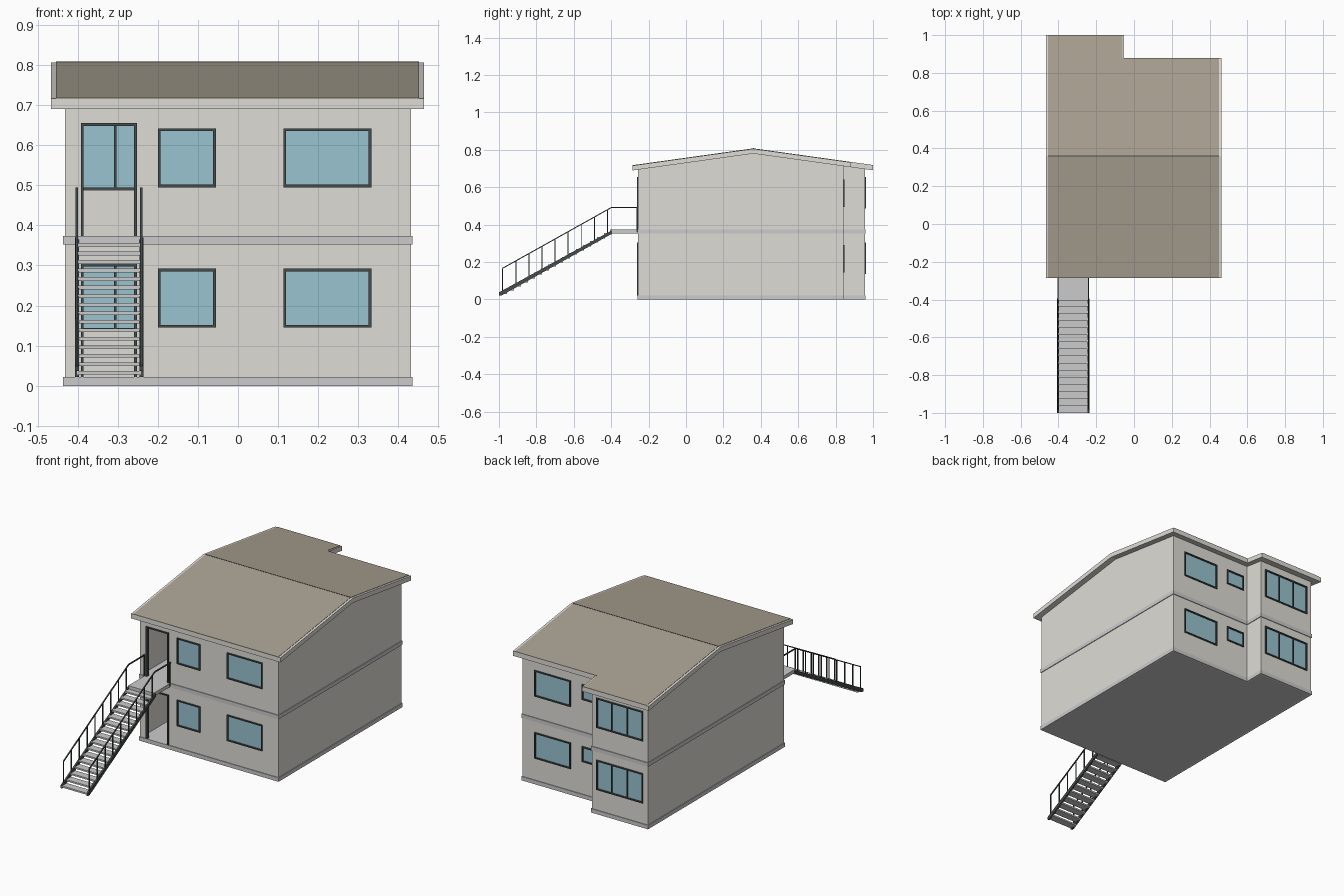
import bpy, bmesh, math
from mathutils import Vector

if "Cube" in bpy.data.objects:
    bpy.data.objects.remove(bpy.data.objects["Cube"])


def mat(name, c):
    m = bpy.data.materials.new(name)
    m.diffuse_color = (*c, 1)
    m.use_nodes = True
    m.node_tree.nodes["Principled BSDF"].inputs["Base Color"].default_value = m.diffuse_color
    return m


WALL = mat("wall_plaster", (0.74, 0.72, 0.67))
ROOF = mat("roof_brown", (0.40, 0.36, 0.29))
GLASS = mat("window_glass", (0.32, 0.55, 0.63))
DARK = mat("dark_metal", (0.06, 0.07, 0.07))
SLAB = mat("concrete", (0.55, 0.55, 0.55))


def finish(name, bm, m):
    bmesh.ops.recalc_face_normals(bm, faces=bm.faces)
    me = bpy.data.meshes.new(name)
    bm.to_mesh(me)
    bm.free()
    ob = bpy.data.objects.new(name, me)
    me.materials.append(m)
    bpy.context.collection.objects.link(ob)
    return ob


def add_box(bm, x0, x1, y0, y1, z0, z1):
    vs = bmesh.ops.create_cube(bm, size=1)["verts"]
    for v in vs:
        v.co = Vector((x1 if v.co.x > 0 else x0, y1 if v.co.y > 0 else y0, z1 if v.co.z > 0 else z0))


def boxes(name, m, *lims):
    bm = bmesh.new()
    for l in lims:
        add_box(bm, *l)
    return finish(name, bm, m)


def add_prism(bm, pts, vec):
    f = bm.faces.new([bm.verts.new(p) for p in pts])
    r = bmesh.ops.extrude_face_region(bm, geom=[f], use_keep_orig=True)
    bmesh.ops.translate(bm, vec=vec, verts=[g for g in r["geom"] if isinstance(g, bmesh.types.BMVert)])


def prism(name, m, pts, vec):
    bm = bmesh.new()
    add_prism(bm, pts, vec)
    return finish(name, bm, m)


def yz_prism(name, m, prof, x0, x1):
    return prism(name, m, [(x0, y, z) for y, z in prof], (x1 - x0, 0, 0))


def wall_with_holes(name, x0, x1, y, t, z1, holes):
    """Flat wall split into cells around its openings, given thickness t along y."""
    xs = sorted({x0, x1, *[h[0] for h in holes], *[h[1] for h in holes]})
    zs = sorted({0, z1, *[h[2] for h in holes], *[h[3] for h in holes]})
    bm = bmesh.new()
    vs = {(i, k): bm.verts.new((x, y, z)) for i, x in enumerate(xs) for k, z in enumerate(zs)}
    for i in range(len(xs) - 1):
        for k in range(len(zs) - 1):
            cx, cz = (xs[i] + xs[i + 1]) / 2, (zs[k] + zs[k + 1]) / 2
            if not any(h[0] < cx < h[1] and h[2] < cz < h[3] for h in holes):
                bm.faces.new([vs[i, k], vs[i + 1, k], vs[i + 1, k + 1], vs[i, k + 1]])
    bmesh.ops.delete(bm, geom=[v for v in bm.verts if not v.link_faces], context="VERTS")
    r = bmesh.ops.extrude_face_region(bm, geom=bm.faces[:], use_keep_orig=True)
    bmesh.ops.translate(bm, vec=(0, t, 0), verts=[g for g in r["geom"] if isinstance(g, bmesh.types.BMVert)])
    return finish(name, bm, WALL)


def window(name, hole, y, out, panes=1, door=False):
    """Dark frame around an opening; out is the outward y direction."""
    x0, x1, z0, z1 = hole
    w = 0.007
    ya, yb = sorted((y + out * 0.006, y - out * 0.012))
    parts = [(x0, x0 + w, ya, yb, z0, z1), (x1 - w, x1, ya, yb, z0, z1),
             (x0, x1, ya, yb, z1 - w, z1)]
    if not door:
        parts.append((x0, x1, ya, yb, z0, z0 + w))
        yg = y - out * 0.003
        boxes(name + "_glass", GLASS, (x0 + w, x1 - w, yg - 0.002, yg + 0.002, z0 + w, z1 - w))
    for i in range(1, panes):
        xm = x0 + (x1 - x0) * i / panes
        parts.append((xm - 0.003, xm + 0.003, ya, yb, z0, z1))
    boxes(name + "_frame", DARK, *parts)


# Main dimensions
XL, XR, XB = -0.432, 0.431, -0.083       # left, right, bay edge
YF, YM, YB = -0.256, 0.842, 0.957        # front, main back, bay back
RIDGE, SLOPE, STOREY, T = 0.36, 0.1395, 0.35, 0.01


def under(y):
    return 0.78 - SLOPE * abs(y - RIDGE)


def both(hs):
    return [(a, b, c + s, d + s) for s in (0, STOREY) for a, b, c, d in hs]


front = both([(-0.2, -0.055, 0.145, 0.292), (0.113, 0.333, 0.145, 0.292)])
doors = both([(-0.392, -0.252, 0.022, 0.305)])
back = both([(0.129, 0.354, 0.145, 0.292), (-0.058, 0.058, 0.205, 0.292)])
bay = both([(-0.403, -0.112, 0.137, 0.305)])

# Walls
wall_with_holes("front_wall", XL, XR, YF, T, under(YF), front + doors)
wall_with_holes("back_wall", XB, XR, YM, -T, under(YM), back)
wall_with_holes("bay_back_wall", XL, XB, YB, -T, under(YB), bay)
for name, x0, yb in (("left_wall", XL, YB), ("right_wall", XR - T, YM)):
    yz_prism(name, WALL, [(YF, 0), (yb, 0), (yb, under(yb)), (RIDGE, under(RIDGE)), (YF, under(YF))], x0, x0 + T)
yz_prism("bay_side_wall", WALL, [(YM - T, 0), (YB, 0), (YB, under(YB)), (YM - T, under(YM - T))], XB - T, XB)

# Floor slabs showing as bands
e = 0.004
for name, z0, z1 in (("ground_slab", 0, 0.022), ("upper_floor_slab", 0.352, 0.374)):
    prism(name, SLAB, [(x, y, z0) for x, y in (
        (XL - e, YF - e), (XR + e, YF - e), (XR + e, YM + e), (XB + e, YM + e),
        (XB + e, YB + e), (XL - e, YB + e))], (0, 0, z1 - z0))

# Windows and door frames
for label, holes, y, out, panes, door in (
        ("front_window", front, YF, -1, 1, False), ("door", doors, YF, -1, 1, True),
        ("back_window", back, YM, 1, 1, False), ("bay_window", bay, YB, 1, 3, False)):
    for i, h in enumerate(holes):
        window(f"{label}_{i + 1}", h, y, out, panes, door)


# Roof: pale deck with fascia, brown covering inset at the gable ends
def roof_piece(name, m, ys, x0, x1, lo, hi):
    prof = [(y, under(y) + lo) for y in ys] + [(y, under(y) + hi) for y in reversed(ys)]
    yz_prism(name, m, prof, x0, x1)


RX0, RX1, RXB = -0.467, 0.464, -0.053
main_y, bay_y = (-0.285, RIDGE, 0.88), (0.88, 1.0)
roof_piece("roof_deck", WALL, main_y, RX0, RX1, 0, 0.026)
roof_piece("bay_roof_deck", WALL, bay_y, RX0, RXB, 0, 0.026)
roof_piece("roof_covering", ROOF, main_y, RX0 + 0.013, RX1 - 0.013, 0.024, 0.028)
roof_piece("bay_roof_covering", ROOF, bay_y, RX0 + 0.013, RXB - 0.008, 0.024, 0.028)
boxes("ridge_line", DARK, (RX0 + 0.013, RX1 - 0.013, RIDGE - 0.003, RIDGE + 0.003, 0.8, 0.8085))

# Stairs: landing and open treads
SX0, SX1, N = -0.401, -0.242, 16
boxes("landing", SLAB, (SX0, SX1, -0.405, YF, 0.354, 0.374))
dy, dz = 0.6 / N, 0.34 / N
boxes("stair_treads", SLAB, *[
    (SX0, SX1, -1 + i * dy, -1 + i * dy + 0.042, 0.028 + i * dz, 0.037 + i * dz) for i in range(N)])


def stair_z(y):
    return 0.03 + (y + 1) * 0.56


# Stringers, posts and handrails on both sides
for side, x in (("left", SX0 - 0.001), ("right", SX1 + 0.001)):
    yz_prism(side + "_stringer", DARK,
             [(-1, 0.022), (-0.985, 0.022), (-0.395, 0.352), (-0.395, 0.37), (-1, 0.038)],
             x - 0.005, x + 0.005)
    r = 0.0025
    posts = [(x - r, x + r, y - r, y + r, stair_z(y), stair_z(y) + 0.125)
             for y in [-0.98 + 0.07 * i for i in range(9)]]
    posts.append((x - r, x + r, -0.265, -0.26, 0.36, 0.49))
    boxes(side + "_rail_posts", DARK, *posts)
    rail = [(-0.982, 0.163), (-0.4, 0.488), (-0.257, 0.488)]
    yz_prism(side + "_handrail", DARK, rail + [(y, z + 0.006) for y, z in reversed(rail)],
             x - 0.003, x + 0.003)
